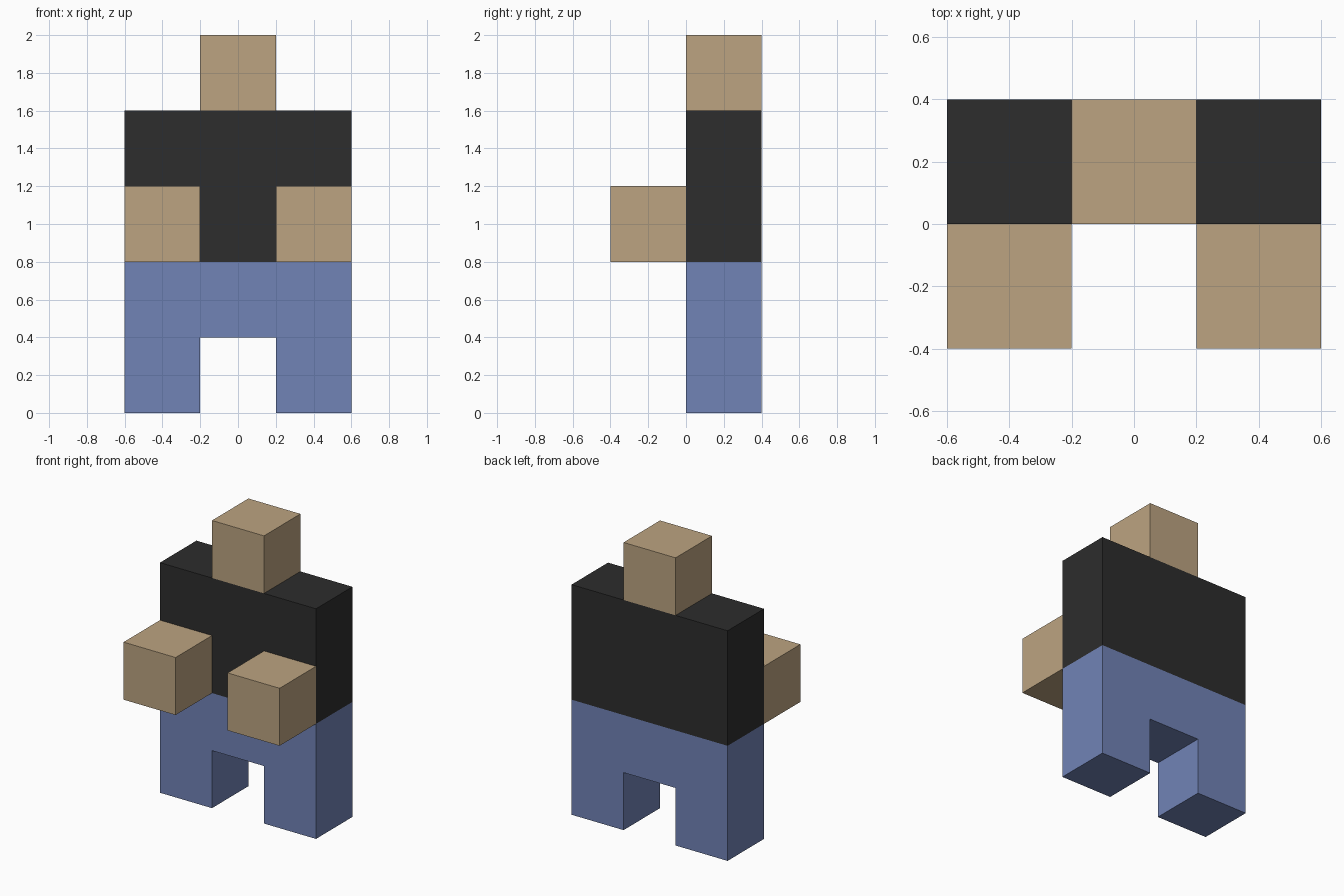
import bpy
import bmesh

cube = bpy.data.objects.get("Cube")
if cube:
    bpy.data.objects.remove(cube, do_unlink=True)

U = 0.4  # edge length of one block


def material(name, rgb):
    mat = bpy.data.materials.new(name)
    mat.use_nodes = True
    color = (*rgb, 1.0)
    mat.diffuse_color = color
    bsdf = mat.node_tree.nodes["Principled BSDF"]
    bsdf.inputs["Base Color"].default_value = color
    bsdf.inputs["Roughness"].default_value = 0.8
    return mat


skin = material("tan skin", (0.503, 0.371, 0.220))
shirt = material("black shirt", (0.026, 0.026, 0.026))
denim = material("blue trousers", (0.165, 0.227, 0.468))


def extrude_profile(name, points, y0, y1, mat):
    """Extrude an x-z outline from y0 (front) to y1 (back)."""
    bm = bmesh.new()
    face = bm.faces.new([bm.verts.new((x, y0, z)) for x, z in points])
    result = bmesh.ops.extrude_face_region(bm, geom=[face], use_keep_orig=True)
    moved = [v for v in result["geom"] if isinstance(v, bmesh.types.BMVert)]
    bmesh.ops.translate(bm, verts=moved, vec=(0, y1 - y0, 0))
    bmesh.ops.recalc_face_normals(bm, faces=bm.faces)
    mesh = bpy.data.meshes.new(name)
    bm.to_mesh(mesh)
    bm.free()
    mesh.materials.append(mat)
    obj = bpy.data.objects.new(name, mesh)
    bpy.context.collection.objects.link(obj)
    return obj


def block(name, x0, x1, z0, z1, y0, y1, mat):
    outline = [(x0, z0), (x1, z0), (x1, z1), (x0, z1)]
    return extrude_profile(name, outline, y0, y1, mat)


# Trousers: hips and two legs in one arch-shaped outline
half = [(U / 2, U), (U / 2, 0), (1.5 * U, 0), (1.5 * U, 2 * U)]
outline = half + [(-x, z) for x, z in reversed(half)]
extrude_profile("trousers", outline, 0, U, denim)

# Torso and head
block("torso", -1.5 * U, 1.5 * U, 2 * U, 4 * U, 0, U, shirt)
block("head", -U / 2, U / 2, 4 * U, 5 * U, 0, U, skin)

# Arms reaching forward from the lower torso
for side, cx in (("left", U), ("right", -U)):
    block(f"{side}_arm", cx - U / 2, cx + U / 2, 2 * U, 3 * U, -U, 0, skin)
